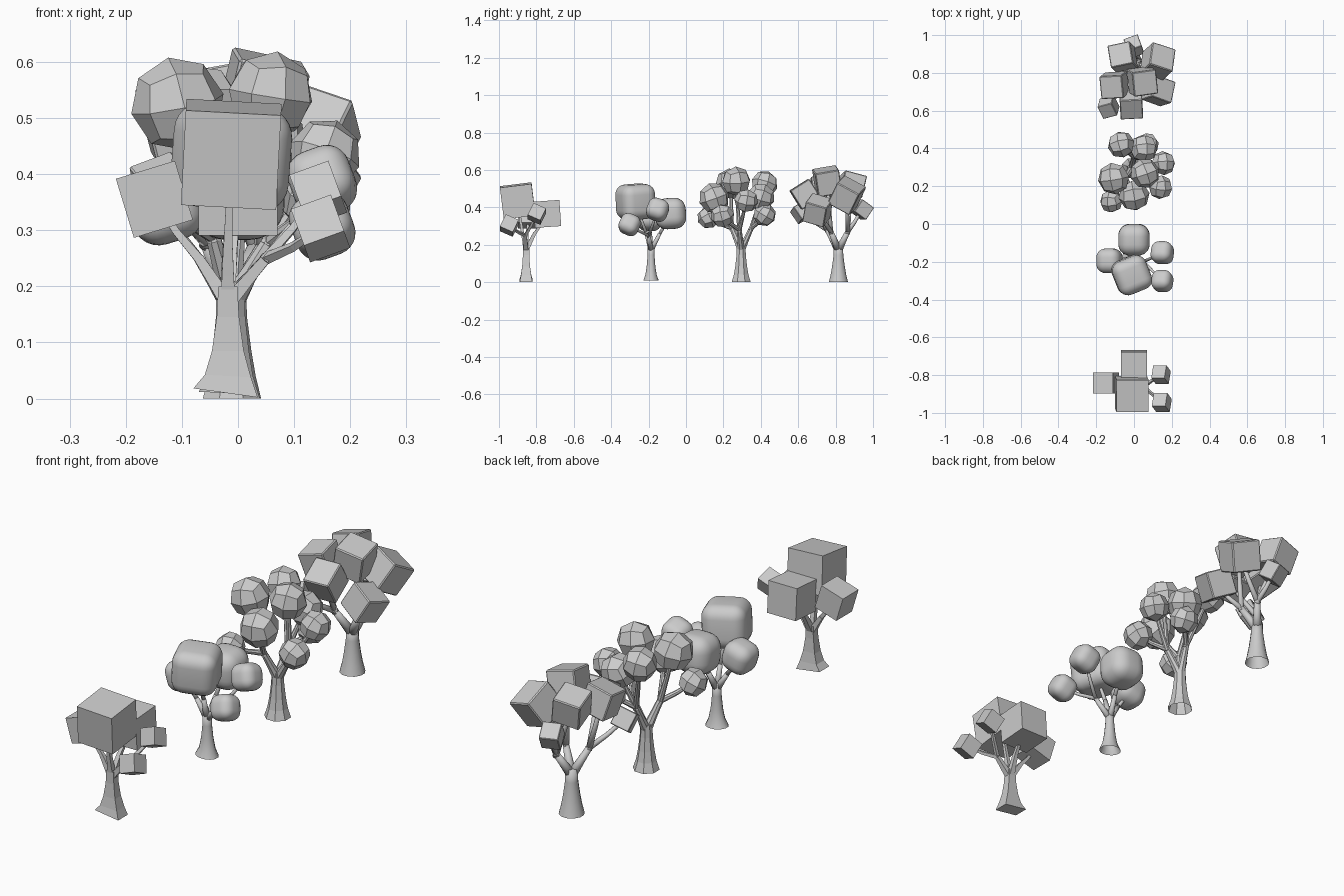
import bpy, bmesh, math
from mathutils import Vector, Matrix, Euler

if "Cube" in bpy.data.objects:
    bpy.data.objects.remove(bpy.data.objects["Cube"])


def finish(bm, name, smooth=False):
    bmesh.ops.recalc_face_normals(bm, faces=bm.faces)
    me = bpy.data.meshes.new(name)
    bm.to_mesh(me)
    bm.free()
    for p in me.polygons:
        p.use_smooth = smooth
    ob = bpy.data.objects.new(name, me)
    bpy.context.collection.objects.link(ob)
    return ob


def tube(bm, pts, radii, sides, wide=0.0, open_base=False):
    """Tapered tube through the points; wide stretches the base along x."""
    pts = [Vector(p) for p in pts]
    k = math.sqrt(2) if sides == 4 else 1.0
    rings = []
    for i, p in enumerate(pts):
        d = (pts[min(i + 1, len(pts) - 1)] - pts[max(i - 1, 0)]).normalized()
        q = Vector((0, 0, 1)).rotation_difference(d)
        sx = 1 + wide * (1 - i / (len(pts) - 1))
        ring = []
        for j in range(sides):
            a = 2 * math.pi * (j + 0.5) / sides
            v = Vector((math.cos(a) * sx, math.sin(a), 0)) * radii[i] * k
            ring.append(bm.verts.new(p + q @ v))
        rings.append(ring)
    for a, b in zip(rings, rings[1:]):
        for j in range(sides):
            n = (j + 1) % sides
            bm.faces.new((a[j], a[n], b[n], b[j]))
    if not open_base:
        bm.faces.new(rings[0][::-1])
    bm.faces.new(rings[-1])


def clump(name, style, pos, size, rot):
    """Foliage: plain cube, soft cube, faceted ball or edge-bevelled cube."""
    bm = bmesh.new()
    bmesh.ops.create_cube(bm, size=size)
    if style == "ball":
        bmesh.ops.subdivide_edges(bm, edges=bm.edges[:], cuts=1, use_grid_fill=True)
        for v in bm.verts:
            v.co = v.co.normalized() * size * 0.52
    elif style != "cube":
        soft = style == "soft"
        width = size * ((0.28 if size > 0.17 else 0.37) if soft else 0.035)
        bmesh.ops.bevel(bm, geom=bm.edges[:], offset=width, segments=6 if soft else 1,
                        profile=0.5, affect='EDGES', clamp_overlap=True)
    r = Euler([math.radians(a) for a in rot]).to_matrix().to_4x4()
    bmesh.ops.transform(bm, matrix=Matrix.Translation(pos) @ r, verts=bm.verts)
    finish(bm, name, style == "soft")


def tree(name, style, base, z0, radii, sides, smooth, limbs, wide=0.0):
    """Flared trunk, forked limbs and a foliage clump on each branch tip."""
    x, y = base
    bm = bmesh.new()
    hs = (z0, 0.04, 0.085, 0.145, 0.20)
    lean = (-0.006 * wide, 0, 0, 0, 0)
    tube(bm, [(x + l, y, h) for h, l in zip(hs, lean)], radii, sides, wide,
         open_base=style != "cube")
    hub = Vector((x, y, 0.17))
    r = radii[3]
    n = 0
    for fork, tips in limbs:
        fork = Vector(fork)
        tube(bm, [hub, hub.lerp(fork, 0.5), fork], (r * 0.8, r * 0.62, r * 0.5), sides)
        for pos, size, rot in tips:
            tip = Vector(pos)
            mid = fork.lerp(tip, 0.5) + Vector((0, 0, -0.006))
            tube(bm, [fork - (tip - fork) * 0.05, mid, tip],
                 (r * 0.48, r * 0.38, r * 0.3), sides)
            n += 1
            clump(f"{name}_foliage_{n}", style, pos, size, rot)
    finish(bm, name + "_trunk", smooth)


# Tree with plain cubes and a square trunk
tree("cube_tree", "cube", (-0.018, -0.855), 0.01,
     (0.034, 0.027, 0.021, 0.017, 0.017), 4, False, [
    ((-0.018, -0.875, 0.27), [((-0.012, -0.9, 0.435), 0.17, (7, 3, 0))]),
    ((-0.01, -0.81, 0.26), [((0, -0.742, 0.365), 0.14, (4, 0, 0))]),
    ((-0.07, -0.85, 0.25), [((-0.149, -0.842, 0.355), 0.11, (0, -17, 0))]),
    ((0.05, -0.86, 0.25), [((0.143, -0.797, 0.365), 0.074, (-25, -20, 0)),
                           ((0.147, -0.945, 0.303), 0.076, (-25, -20, 0))]),
], wide=0.7)

# Tree with smooth rounded clumps
tree("soft_tree", "soft", (-0.02, -0.187), 0.01,
     (0.042, 0.031, 0.024, 0.019, 0.019), 12, True, [
    ((-0.018, -0.215, 0.27), [((-0.012, -0.270, 0.43), 0.187, (4, 3, 22))]),
    ((-0.01, -0.14, 0.26), [((0, -0.083, 0.367), 0.166, (4, 0, 0))]),
    ((-0.07, -0.19, 0.25), [((-0.13, -0.195, 0.342), 0.13, (0, -17, 0))]),
    ((0.05, -0.20, 0.25), [((0.15, -0.152, 0.387), 0.114, (-20, -20, 0)),
                           ((0.15, -0.302, 0.308), 0.108, (-25, -20, 0))]),
], wide=0.2)

# Tree with faceted balls
tree("ball_tree", "ball", (-0.012, 0.295), 0.0,
     (0.055, 0.042, 0.034, 0.027, 0.025), 8, False, [
    ((-0.045, 0.245, 0.29), [((0.0, 0.15, 0.45), 0.16, (20, 0, 10)),
                             ((-0.12, 0.12, 0.345), 0.118, (25, -20, 0)),
                             ((-0.108, 0.24, 0.525), 0.163, (5, -12, 8))]),
    ((0.055, 0.285, 0.28), [((0.058, 0.268, 0.54), 0.153, (5, 8, 20)),
                            ((0.14, 0.195, 0.355), 0.125, (15, 25, 0)),
                            ((0.155, 0.322, 0.435), 0.125, (-10, 20, 0))]),
    ((0.0, 0.35, 0.29), [((-0.068, 0.42, 0.525), 0.14, (-20, -10, 15)),
                         ((0.05, 0.40, 0.455), 0.145, (-20, 15, 0)),
                         ((0.07, 0.42, 0.36), 0.12, (-30, 10, 10))]),
])

# Tree with edge-bevelled tilted cubes
tree("bevelled_tree", "bevelled", (-0.01, 0.815), 0.0,
     (0.053, 0.043, 0.035, 0.027, 0.025), 12, True, [
    ((-0.055, 0.755, 0.28), [((-0.015, 0.637, 0.47), 0.12, (32, 0, 3)),
                             ((-0.135, 0.62, 0.375), 0.082, (30, -20, 15)),
                             ((-0.105, 0.735, 0.5), 0.122, (10, -15, 3))]),
    ((0.045, 0.775, 0.27), [((0.045, 0.755, 0.54), 0.13, (10, 12, 8)),
                            ((0.13, 0.705, 0.385), 0.12, (-18, 25, -20))]),
    ((0.03, 0.865, 0.27), [((-0.06, 0.885, 0.515), 0.122, (-15, -10, 12)),
                           ((0.125, 0.86, 0.465), 0.135, (-30, 18, -18)),
                           ((0.0, 0.94, 0.388), 0.08, (-35, 0, 20))]),
])
